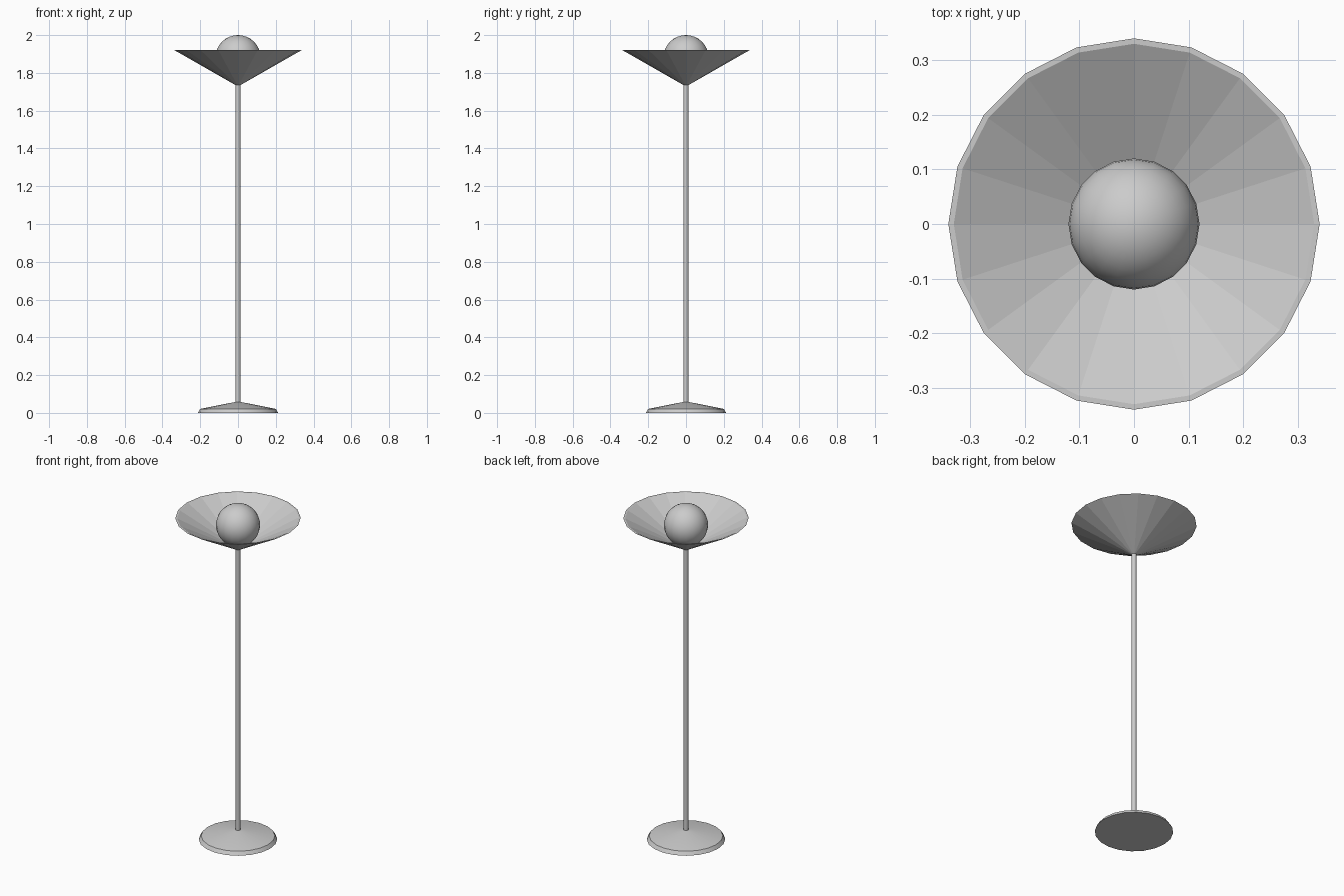
import bpy, bmesh
from math import cos, sin, pi, radians

if "Cube" in bpy.data.objects:
    bpy.data.objects.remove(bpy.data.objects["Cube"])

SIDES = 20


def lathe(name, profile, sides=SIDES, smooth=None):
    """Revolve (radius, z) points around z; radius 0 makes a pole point."""
    bm = bmesh.new()
    rings = []
    for r, z in profile:
        n = 1 if r == 0 else sides
        rings.append([bm.verts.new((r * cos(2 * pi * i / sides),
                                    r * sin(2 * pi * i / sides), z))
                      for i in range(n)])
    for a, b in zip(rings, rings[1:]):
        for i in range(sides):
            j = (i + 1) % sides
            quad = [a[i % len(a)], a[j % len(a)], b[j % len(b)], b[i % len(b)]]
            bm.faces.new(list(dict.fromkeys(quad)))
    bmesh.ops.recalc_face_normals(bm, faces=bm.faces)
    mesh = bpy.data.meshes.new(name)
    bm.to_mesh(mesh)
    bm.free()
    ob = bpy.data.objects.new(name, mesh)
    bpy.context.collection.objects.link(ob)
    if smooth:
        bpy.ops.object.select_all(action='DESELECT')
        ob.select_set(True)
        bpy.context.view_layer.objects.active = ob
        bpy.ops.object.shade_smooth_by_angle(angle=radians(smooth))
    return ob


# Floor base: low bevelled disc rising to the pole
lathe("base", [(0, 0), (0.213, 0), (0.2, 0.021), (0.014, 0.058), (0, 0.058)], smooth=30)

# Slim upright pole
lathe("pole", [(0, 0.04), (0.013, 0.04), (0.013, 1.74), (0, 1.74)], smooth=30)

# Upturned conical shade with a thin flat rim
lathe("shade", [(0, 1.733), (0.012, 1.735), (0.34, 1.922), (0.33, 1.922), (0, 1.742)])

# Globe bulb resting in the shade
R, CZ, RINGS = 0.12, 1.88, 16
lathe("bulb", [(0 if k in (0, RINGS) else R * sin(pi * k / RINGS),
                CZ - R * cos(pi * k / RINGS)) for k in range(RINGS + 1)], smooth=40)
